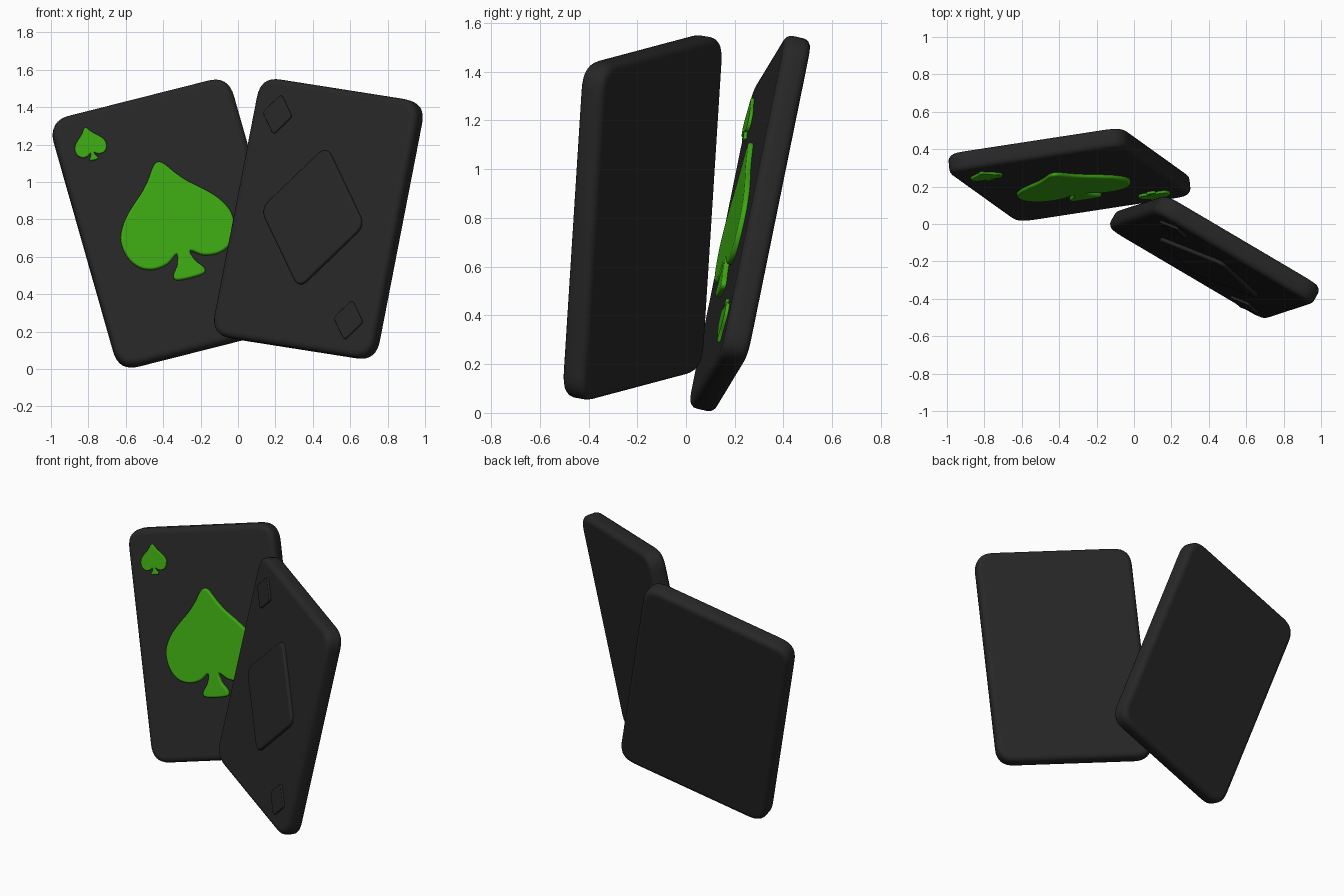
import bpy, bmesh, math
from mathutils import Vector, Matrix

if "Cube" in bpy.data.objects:
    bpy.data.objects.remove(bpy.data.objects["Cube"])

W, H, T = 1.0, 1.41, 0.11


def material(name, rgb):
    m = bpy.data.materials.new(name)
    m.diffuse_color = (*rgb, 1)
    m.use_nodes = True
    m.node_tree.nodes["Principled BSDF"].inputs["Base Color"].default_value = m.diffuse_color
    return m


BLACK = material("black", (0.02, 0.02, 0.02))
GREEN = material("green", (0.045, 0.38, 0.006))


def rounded(corners, cut, steps=8):
    """Counter-clockwise polygon with rounded corners."""
    pts, n = [], len(corners)
    cs = [Vector(c) for c in corners]
    for i, c in enumerate(cs):
        a = c + (cs[i - 1] - c).normalized() * cut
        b = c + (cs[(i + 1) % n] - c).normalized() * cut
        for k in range(steps + 1):
            t = k / steps
            pts.append(a * (1 - t) ** 2 + c * 2 * t * (1 - t) + b * t * t)
    return pts


def smooth_loop(ctrl, steps=4):
    """Closed Catmull-Rom curve through the points."""
    p, n, out = [Vector(c) for c in ctrl], len(ctrl), []
    for i in range(n):
        a, b, c, d = p[i - 1], p[i], p[(i + 1) % n], p[(i + 2) % n]
        for k in range(steps):
            t = k / steps
            out.append(0.5 * (2 * b + (c - a) * t + (2 * a - 5 * b + 4 * c - d) * t * t
                              + (3 * b - a - 3 * c + d) * t ** 3))
    return out


def loft(name, outline, layers, matrix, mat):
    """Stack inset copies of an outline at (inset, depth) layers and cap the ends."""
    n = len(outline)
    normals = []
    for i in range(n):
        d = (outline[(i + 1) % n] - outline[i - 1]).normalized()
        normals.append(Vector((d.y, -d.x)))
    bm = bmesh.new()
    rings = [[bm.verts.new((*(p - q * inset), z)) for p, q in zip(outline, normals)]
             for inset, z in layers]
    for lo, hi in zip(rings, rings[1:]):
        for i in range(n):
            j = (i + 1) % n
            bm.faces.new((lo[i], lo[j], hi[j], hi[i]))
    bm.faces.new(rings[0][::-1])
    bm.faces.new(rings[-1])
    me = bpy.data.meshes.new(name)
    bm.to_mesh(me)
    bm.free()
    me.materials.append(mat)
    ob = bpy.data.objects.new(name, me)
    bpy.context.collection.objects.link(ob)
    ob.matrix_world = matrix
    bpy.ops.object.select_all(action='DESELECT')
    ob.select_set(True)
    bpy.context.view_layer.objects.active = ob
    bpy.ops.object.shade_smooth_by_angle(angle=math.radians(35))
    return ob


def edge_round(b, top, steps=4):
    """Quarter-round layers ending in a flat cap at the given depth."""
    arc = [(b * (1 - math.cos(k / steps * math.pi / 2)),
            top - b + b * math.sin(k / steps * math.pi / 2)) for k in range(steps + 1)]
    return arc + [(b * 1.15, top)]


def card_frame(center, u, v):
    u = Vector(u).normalized()
    n = u.cross(Vector(v)).normalized()
    v = n.cross(u)
    m = Matrix((u, v, n)).transposed().to_4x4()
    m.translation = center
    return m


def build_card(side, frame, symbol, shape, mat, corner):
    # card body
    body = rounded([(-W/2, -H/2), (W/2, -H/2), (W/2, H/2), (-W/2, H/2)], 0.115)
    front = edge_round(0.033, T / 2)
    loft(side + "_card", body, [(i, -z) for i, z in front[::-1]] + front, frame, BLACK)
    # raised symbols: large centre, small corners, the lower one turned round
    cx, cy = corner
    for label, x, y, s, h in (("large", 0, 0, 1, 0.02), ("upper", -cx, cy, 0.28, 0.014),
                              ("lower", cx, -cy, -0.28, 0.014)):
        outline = [p * s + Vector((x, y)) for p in shape]
        layers = [(0, T / 2 - 0.01)] + edge_round(0.011 if s == 1 else 0.005, T / 2 + h, 3)
        loft(f"{side}_{label}_{symbol}", outline, layers, frame, mat)


# spade half profile from tip to stem foot, mirrored
half = [(0.03, 0.318), (0.075, 0.255), (0.125, 0.197), (0.2, 0.13), (0.265, 0.06),
        (0.308, -0.03), (0.298, -0.13), (0.25, -0.2), (0.18, -0.228), (0.1, -0.218),
        (0.038, -0.178), (0.05, -0.235), (0.085, -0.285), (0.068, -0.318)]
right = [(0, 0.335)] + half
spade = smooth_loop([(-x, y) for x, y in half][:] + right[:0:-1] + [(0, 0.335)])
diamond = rounded([(0, -0.39), (0.325, 0), (0, 0.39), (-0.325, 0)], 0.065)

build_card("left", card_frame((-0.345, 0.263, 0.777), (1, 0.153, 0.253), (-0.34, 0.24, 1.18)),
           "spade", spade, GREEN, (0.327, 0.52))
build_card("right", card_frame((0.43, -0.178, 0.802), (1, -0.59, -0.157), (0.24, 0.079, 1.24)),
           "diamond", diamond, BLACK, (0.337, 0.515))
